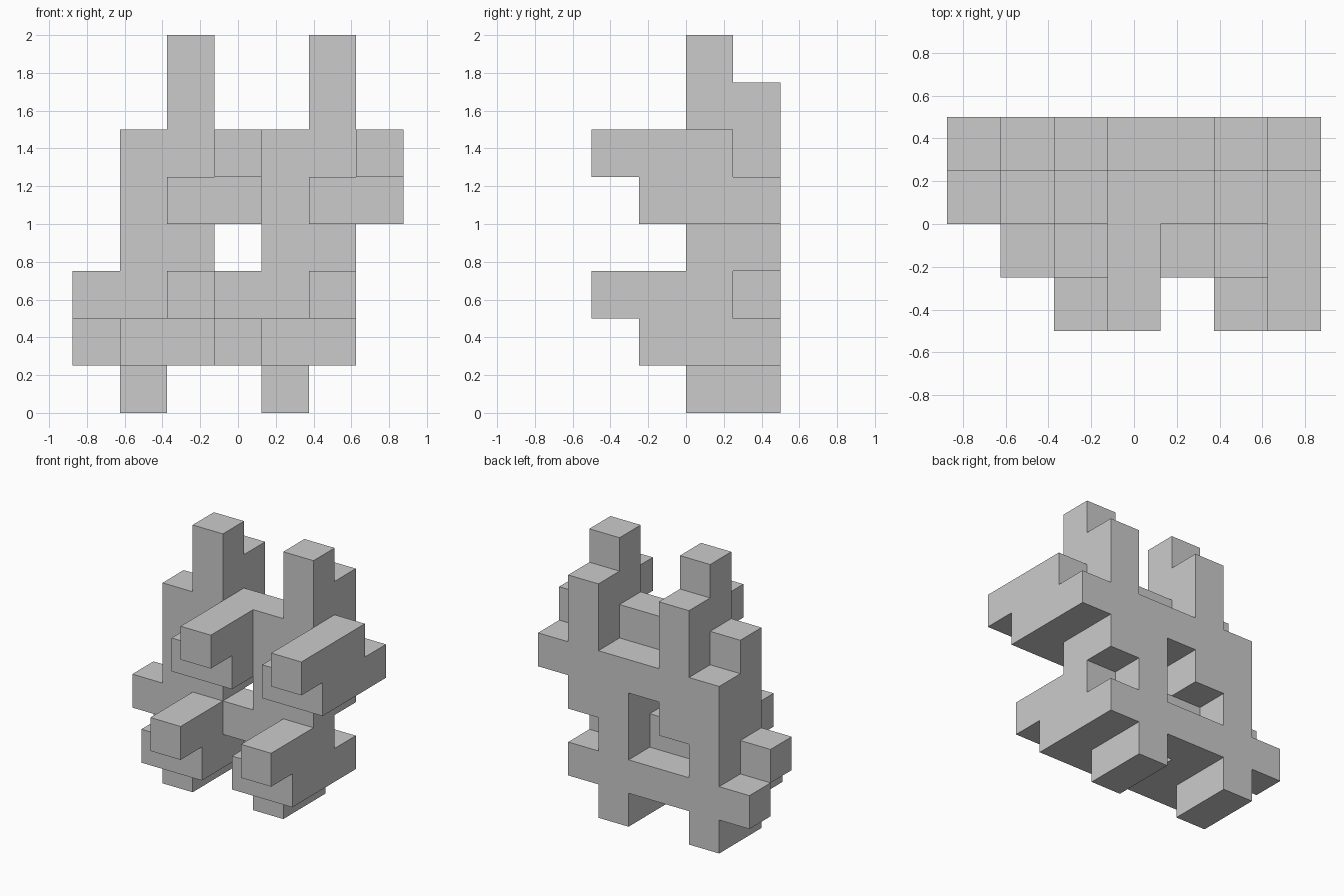
import bpy
import bmesh
from mathutils import Vector

cube = bpy.data.objects.get("Cube")
if cube:
    bpy.data.objects.remove(cube, do_unlink=True)

UNIT = 0.25
ORIGIN = Vector((-0.875, -0.5, 0.0))

# Plain grey finish
grey = bpy.data.materials.new("light_grey")
grey.use_nodes = True
color = (0.6, 0.6, 0.6, 1.0)
grey.diffuse_color = color
grey.node_tree.nodes["Principled BSDF"].inputs["Base Color"].default_value = color

# One interlocking piece, as blocks (low corner, size) in grid units from its arm tip
PIECE = [
    ((0, 0, 0), (1, 3, 1)),      # arm
    ((0, 1, -1), (1, 3, 1)),     # beam under the arm
    ((-1, 1, -1), (1, 3, 1)),    # beam beside it
    ((-1, 2, -2), (1, 2, 4)),    # upright with foot
    ((-1, 2, 2), (1, 1, 1)),     # post top
    ((-2, 2, 0), (1, 1, 1)),     # upper side stub
    ((-2, 3, -1), (1, 1, 1)),    # lower side stub
]

# Arm tips of the four repeated pieces
TIPS = [(2, 0, 2), (5, 0, 2), (3, 0, 5), (6, 0, 5)]


def cells_of(tip):
    """All grid cells filled by the piece at this tip."""
    for low, size in PIECE:
        for i in range(size[0]):
            for j in range(size[1]):
                for k in range(size[2]):
                    yield tuple(t + c + d for t, c, d in zip(tip, low, (i, j, k)))


def build_skin(name, cells, material):
    """Mesh of the exposed cell faces only."""
    bm = bmesh.new()
    for cell in sorted(cells):
        center = ORIGIN + (Vector(cell) + Vector((0.5, 0.5, 0.5))) * UNIT
        for axis in range(3):
            for sign in (-1, 1):
                step = [0, 0, 0]
                step[axis] = sign
                if tuple(c + s for c, s in zip(cell, step)) in cells:
                    continue
                n = Vector(step)
                u = Vector([float(i == (axis + 1) % 3) for i in range(3)])
                v = n.cross(u)
                corners = [n - u - v, n + u - v, n + u + v, n - u + v]
                bm.faces.new([bm.verts.new(center + c * UNIT / 2) for c in corners])
    bmesh.ops.remove_doubles(bm, verts=bm.verts[:], dist=0.001)
    mesh = bpy.data.meshes.new(name)
    bm.to_mesh(mesh)
    bm.free()
    mesh.materials.append(material)
    obj = bpy.data.objects.new(name, mesh)
    bpy.context.collection.objects.link(obj)
    return obj


# Four pieces locked together into one body
filled = {cell for tip in TIPS for cell in cells_of(tip)}
build_skin("interlocking_block_body", filled, grey)
